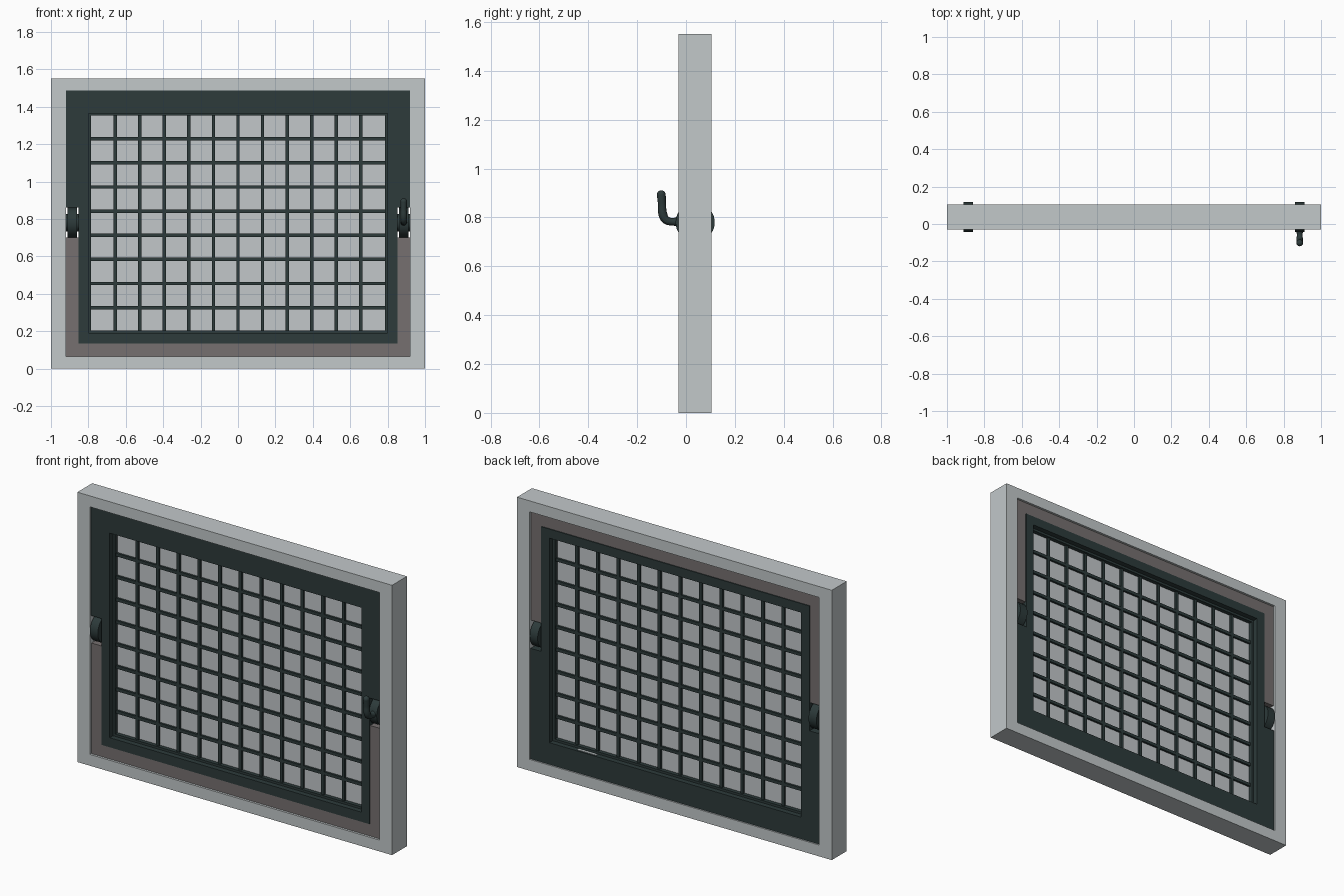
import bpy, bmesh, math
from mathutils import Matrix, Vector

if "Cube" in bpy.data.objects:
    bpy.data.objects.remove(bpy.data.objects["Cube"], do_unlink=True)


def material(name, color):
    m = bpy.data.materials.new(name)
    m.use_nodes = True
    m.diffuse_color = (*color, 1)
    m.node_tree.nodes["Principled BSDF"].inputs["Base Color"].default_value = (*color, 1)
    return m


PALE = material("pale grey frame", (0.54, 0.58, 0.59))
GLASS = material("light grey glass", (0.54, 0.57, 0.59))
DARK = material("dark green metal", (0.026, 0.043, 0.043))
BROWN = material("brown grey stop", (0.18, 0.163, 0.16))

MID = 0.0375      # depth of the central plane
PIVOT_Z = 0.78


def finish(name, bm, mat, smooth=False):
    bmesh.ops.recalc_face_normals(bm, faces=bm.faces)
    mesh = bpy.data.meshes.new(name)
    bm.to_mesh(mesh)
    bm.free()
    mesh.materials.append(mat)
    ob = bpy.data.objects.new(name, mesh)
    bpy.context.collection.objects.link(ob)
    if smooth:
        bpy.ops.object.select_all(action='DESELECT')
        ob.select_set(True)
        bpy.context.view_layer.objects.active = ob
        bpy.ops.object.shade_smooth_by_angle()
    return ob


def box(bm, x, y, z):
    size = [b - a for a, b in (x, y, z)]
    centre = [(a + b) / 2 for a, b in (x, y, z)]
    bmesh.ops.create_cube(bm, size=1, matrix=Matrix.Translation(centre) @ Matrix.Diagonal((*size, 1)))


def band(name, outer, inner, y, mat, closed=True):
    """Extruded strip between two matching outlines in the x-z plane."""
    bm = bmesh.new()
    o, i = [[bm.verts.new((p[0], y[0], p[1])) for p in loop] for loop in (outer, inner)]
    n = len(o)
    faces = []
    for a in range(n if closed else n - 1):
        b = (a + 1) % n
        faces.append(bm.faces.new((o[a], o[b], i[b], i[a])))
    new = bmesh.ops.extrude_face_region(bm, geom=faces)["geom"]
    verts = [v for v in new if isinstance(v, bmesh.types.BMVert)]
    bmesh.ops.translate(bm, verts=verts, vec=(0, y[1] - y[0], 0))
    return finish(name, bm, mat)


def rect(x, low, high):
    return [(-x, low), (x, low), (x, high), (-x, high)]


def u_shape(x, end, cap):
    return [(-x, end), (-x, cap), (x, cap), (x, end)]


# Outer frame and the main ring of the sash
band("outer_frame", rect(1, 0, 1.55), rect(0.92, 0.065, 1.487), (-0.03, 0.105), PALE)
band("sash_ring", rect(0.852, 0.135, 1.417), rect(0.80, 0.19, 1.365), (-0.022, 0.097), DARK)
band("glazing_bead", rect(0.80, 0.19, 1.365), rect(0.787, 0.203, 1.352), (0.008, 0.067), DARK)

# Sash flanges and frame stops swap sides at the pivot
for part, end, edge, lip, flange_y, stop_y in (
        ("upper", PIVOT_Z + 0.08, 1.487, 1.417, (-0.022, MID), (MID, 0.092)),
        ("lower", PIVOT_Z - 0.08, 0.065, 0.135, (MID, 0.097), (-0.017, MID))):
    outer, inner = u_shape(0.92, end, edge), u_shape(0.852, end, lip)
    band(part + "_sash_flange", outer, inner, flange_y, DARK, closed=False)
    band(part + "_frame_stop", outer, inner, stop_y, BROWN, closed=False)

# Glass pane
bm = bmesh.new()
box(bm, (-0.80, 0.80), (MID - 0.007, MID + 0.007), (0.19, 1.365))
finish("glass_pane", bm, GLASS)

# Glazing bars
bm = bmesh.new()
half = 0.009
depth = (MID - 0.019, MID + 0.019)
for i in range(1, 12):
    x = (i - 6) * 0.1312
    box(bm, (x - half, x + half), depth, (0.195, 1.36))
for i in range(1, 9):
    z = 0.197 + i * 0.129
    box(bm, (-0.795, 0.795), depth, (z - half, z + half))
finish("glazing_bars", bm, DARK)

# Small plate on the rear sill of the sash
bm = bmesh.new()
box(bm, (0.51, 0.63), (0.074, 0.088), (0.19, 0.193))
finish("sill_plate", bm, PALE)

# Pivot hinges: a narrow disc on a wider axle
for side, label in ((1, "left"), (-1, "right")):
    bm = bmesh.new()
    place = Matrix.Translation((side * 0.886, MID, PIVOT_Z)) @ Matrix.Rotation(math.pi / 2, 4, 'Y')
    for radius, width in ((0.08, 0.05), (0.047, 0.07)):
        bmesh.ops.create_cone(bm, cap_ends=True, segments=40, radius1=radius,
                              radius2=radius, depth=width, matrix=place)
    finish(label + "_pivot", bm, DARK, smooth=True)

# Curved handle swept along a path on the left pivot
path = [(-0.02, 0.785), (-0.055, 0.782), (-0.082, 0.79), (-0.094, 0.81), (-0.098, 0.85), (-0.101, 0.893)]
widths = [0.022, 0.015, 0.017, 0.018, 0.016, 0.018]
curve = bpy.data.curves.new("handle", 'CURVE')
curve.dimensions = '3D'
curve.bevel_depth = 1
curve.bevel_resolution = 4
curve.resolution_u = 5
curve.use_fill_caps = True
spline = curve.splines.new('BEZIER')
spline.bezier_points.add(len(path) - 1)
for point, (y, z), r in zip(spline.bezier_points, path, widths):
    point.co = Vector((0.886, y, z))
    point.radius = r
    point.handle_left_type = point.handle_right_type = 'AUTO'
curve.materials.append(DARK)
handle = bpy.data.objects.new("handle", curve)
bpy.context.collection.objects.link(handle)
bpy.ops.object.select_all(action='DESELECT')
handle.select_set(True)
bpy.context.view_layer.objects.active = handle
bpy.ops.object.convert(target='MESH')
bpy.ops.object.shade_smooth_by_angle()

# Rounded handle tip
bm = bmesh.new()
bmesh.ops.create_uvsphere(bm, u_segments=16, v_segments=10, radius=0.018,
                          matrix=Matrix.Translation((0.886, *path[-1])))
finish("handle_tip", bm, DARK, smooth=True)
